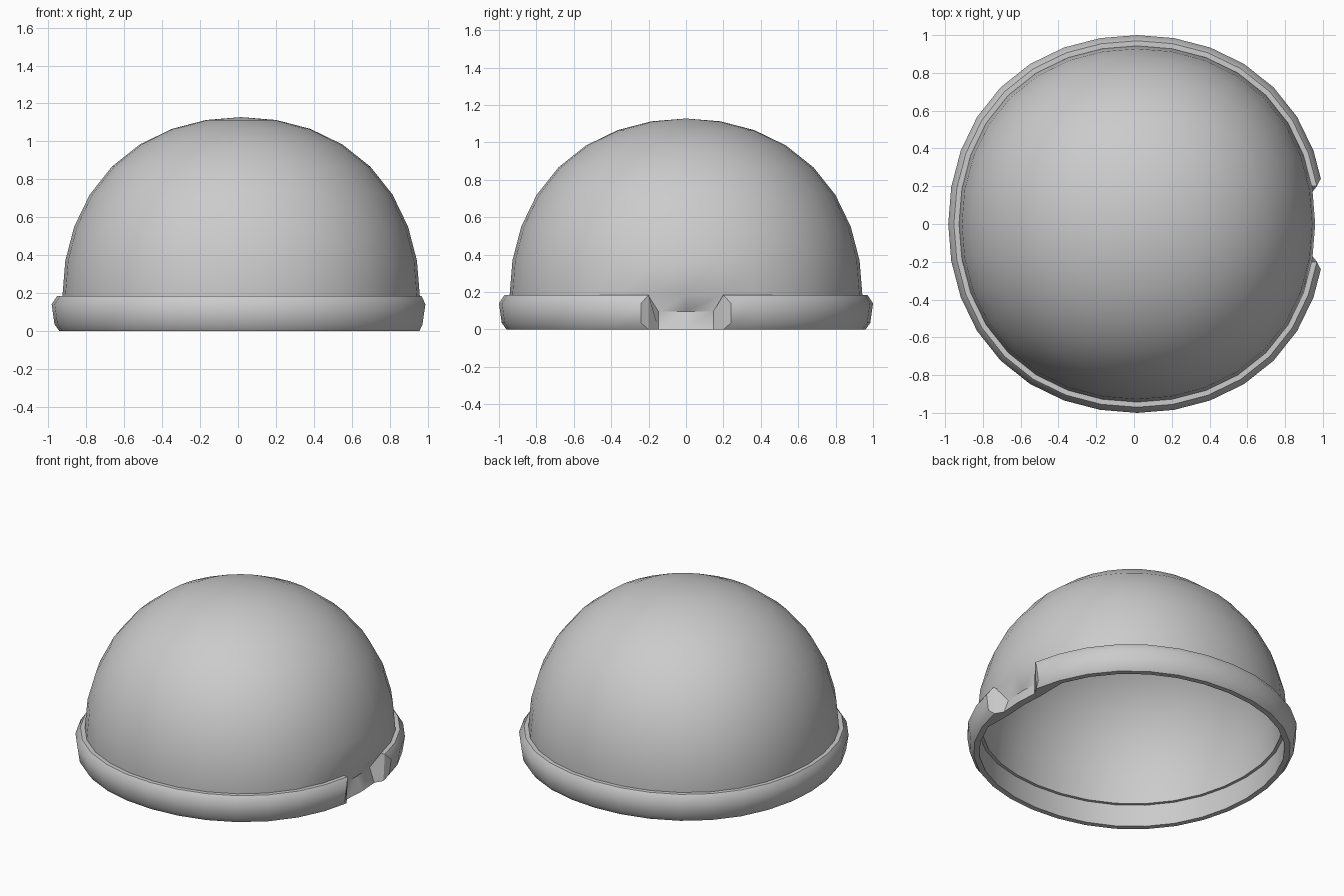
import bpy, bmesh
from math import sin, cos, pi, asin, hypot

if "Cube" in bpy.data.objects:
    bpy.data.objects.remove(bpy.data.objects["Cube"])

SEG = 32
STEP = 2 * pi / SEG
SHIFT = 0.0165      # keeps the notched outline centred on x
EQ = 0.185          # height of the dome equator


def swell(x, y, z=0.0):
    """Subdivided-cube roundness: slightly fuller on the diagonals."""
    n = (x * x + y * y + z * z) ** 2
    f = 1 + 0.045 * (1 - (x ** 4 + y ** 4 + z ** 4) / n)
    return x * f, y * f, z * f


def lathe_point(r, z, a):
    h = max(z - EQ, 0.0)
    x, y, h2 = swell(r * cos(a), r * sin(a), h)
    return (x + SHIFT, y, z if h == 0 else EQ + h2)


def bridge(bm, rows, closed, skip=-1):
    n = len(rows[0])
    for i in range(len(rows) if closed else len(rows) - 1):
        a, b = rows[i], rows[(i + 1) % len(rows)]
        for j in range(n):
            k = (j + 1) % n
            if j != skip:
                bm.faces.new((a[j], a[k], b[k], b[j]))


def finish(name, bm):
    bmesh.ops.remove_doubles(bm, verts=bm.verts, dist=1e-5)
    bmesh.ops.recalc_face_normals(bm, faces=bm.faces)
    mesh = bpy.data.meshes.new(name)
    bm.to_mesh(mesh)
    bm.free()
    ob = bpy.data.objects.new(name, mesh)
    bpy.context.collection.objects.link(ob)
    bpy.ops.object.select_all(action='DESELECT')
    ob.select_set(True)
    bpy.context.view_layer.objects.active = ob
    bpy.ops.object.shade_smooth_by_angle(angle=0.87)


def arc(radius, steps=8):
    return [(radius * cos(i * pi / 2 / steps), EQ + radius * sin(i * pi / 2 / steps))
            if i < steps else (1e-7, EQ + radius) for i in range(steps + 1)]


# Dome shell with a thin skirt; the skirt is dented inwards behind the opening
outer, inner = arc(0.943), arc(0.905)[::-1]
bm = bmesh.new()
rows = []
for s in range(SEG):
    a = s * STEP
    dented = s in (0, 1, SEG - 1)
    if dented:
        low = [(0.92, 0), (0.885, 0.095)]
        lining = [(0.875, 0.15), (0.872, 0.149), (0.872, 0)]
        side = {0: 0, 1: 1, SEG - 1: -1}[s]
        a_low = side * asin(0.145 / 0.90)
    else:
        low = [(0.935, 0), (0.935, 0.095)]
        lining = [(0.905, 0.15), (0.925, 0.15), (0.925, 0)]
        a_low = a
    row = [lathe_point(r, z, a_low) for r, z in low]
    row += [lathe_point(r, z, a) for r, z in outer + inner]
    row += [lathe_point(r, z, a_low) for r, z in lining]
    rows.append([bm.verts.new(p) for p in row])
# each hemisphere closes at its own pole, so the pole-to-pole link is skipped
bridge(bm, rows, closed=True, skip=2 + len(outer) - 1)
# weld the pole vertices
for k in (1 + len(outer), 2 + len(outer)):
    centre = rows[0][k].co.copy()
    centre.x, centre.y = SHIFT, 0
    bmesh.ops.pointmerge(bm, verts=[row[k] for row in rows], merge_co=centre)
finish("dome", bm)


# Brim band, open on the +x side
# radius, height; and the same points at the flared ends: radius, height, half-width
band = [(0.96, 0), (0.985, 0.035), (1.0, 0.14), (0.97, EQ), (0.942, EQ), (0.93, 0.095), (0.93, 0)]
ends = [(0.96, 0, 0.20), (0.985, 0.035, 0.24), (1.0, 0.14, 0.24), (0.97, EQ, 0.20),
        (0.942, EQ, 0.20), (0.885, 0.095, 0.145), (0.92, 0, 0.145)]


def x_on_polygon(r, y):
    i = 0
    while lathe_point(r, 0, (i + 1) * STEP)[1] < y:
        i += 1
    p, q = lathe_point(r, 0, i * STEP), lathe_point(r, 0, (i + 1) * STEP)
    t = (y - p[1]) / (q[1] - p[1])
    return p[0] + t * (q[0] - p[0])


bm = bmesh.new()


def end_row(side):
    return [bm.verts.new((x_on_polygon(r, y), side * y, z)) for r, z, y in ends]


rows = [end_row(1)]
for s in range(2, SEG - 1):
    rows.append([bm.verts.new(lathe_point(r, z, s * STEP)) for r, z in band])
rows.append(end_row(-1))
bridge(bm, rows, closed=False)
cap_faces = []
for row in (rows[0], rows[-1]):      # two-part end caps
    cap_faces.append(bm.faces.new(row[0:4]))
    cap_faces.append(bm.faces.new([row[0]] + row[3:]))
for f in cap_faces:                  # crisp cap edges
    for e in f.edges:
        e.smooth = False
finish("brim_band", bm)
